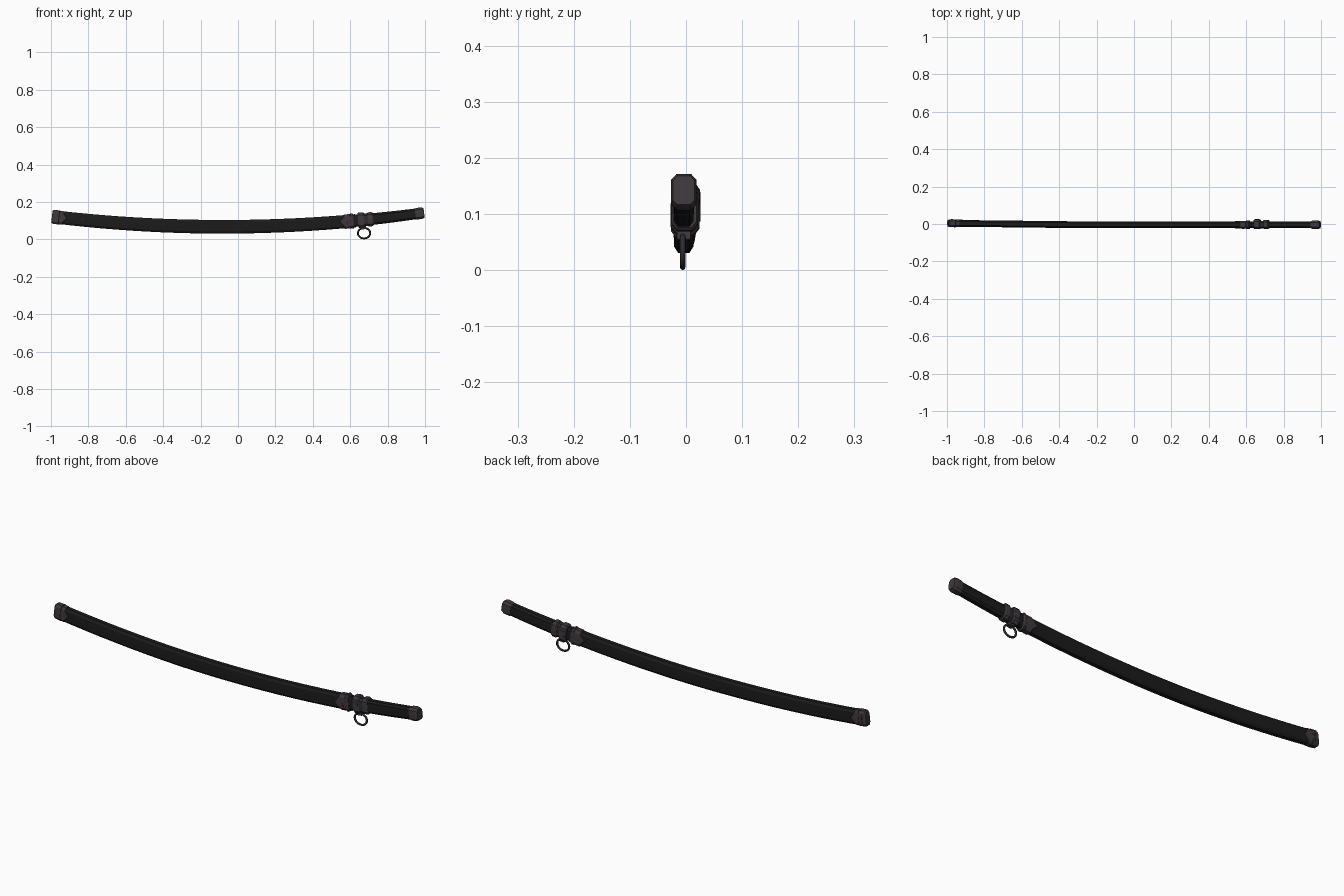
import bpy, bmesh, math
from mathutils import Vector, Matrix

if "Cube" in bpy.data.objects:
    bpy.data.objects.remove(bpy.data.objects["Cube"])


def material(name, color):
    m = bpy.data.materials.new(name)
    m.diffuse_color = (*color, 1)
    m.use_nodes = True
    m.node_tree.nodes["Principled BSDF"].inputs["Base Color"].default_value = m.diffuse_color
    return m


BLACK = material("black lacquer", (0.011, 0.011, 0.011))
METAL = material("dark purple metal", (0.050, 0.040, 0.047))
IRON = material("dark iron", (0.028, 0.025, 0.028))
RED = material("dark red", (0.10, 0.008, 0.02))


# The gently curved centre line shared by every part
def center(x):
    y = -0.004 + 0.008 * max(0, (-x - 0.3) / 0.7)
    return Vector((x, y, 0.067 + 0.065 * (x + 0.08) ** 2))


def slope(x):
    return math.atan(0.13 * (x + 0.08))


def finish(bm, name, mat, smooth=False):
    bmesh.ops.recalc_face_normals(bm, faces=bm.faces)
    me = bpy.data.meshes.new(name)
    bm.to_mesh(me)
    bm.free()
    me.materials.append(mat)
    for p in me.polygons:
        p.use_smooth = smooth
    ob = bpy.data.objects.new(name, me)
    bpy.context.collection.objects.link(ob)
    return ob


# Faceted sleeve along the centre line; stations are (x, half height, half width, side point shift)
def sleeve(name, mat, stations, dy=0.0):
    bm = bmesh.new()
    rings = []
    for x, h, w, shift in stations:
        c, a = center(x), slope(x)
        along = Vector((math.cos(a), 0, math.sin(a)))
        up = Vector((-math.sin(a), 0, math.cos(a)))
        right = [(0.58 * w, h, 0), (w, 0.68 * h, 0), (w * 1.03, 0, shift),
                 (w, -0.68 * h, 0), (0.58 * w, -h, 0)]
        pts = right + [(-p[0], p[1], p[2]) for p in reversed(right)]
        rings.append([bm.verts.new(c + Vector((0, u + dy, 0)) + up * v + along * s)
                      for u, v, s in pts])
    for r, q in zip(rings, rings[1:]):
        n = len(r)
        for i in range(n):
            bm.faces.new((r[i], r[(i + 1) % n], q[(i + 1) % n], q[i]))
    bm.faces.new(rings[0])
    bm.faces.new(rings[-1])
    return finish(bm, name, mat)


# Plain collar with small bevelled rims
def band(name, mat, x0, x1, h, w, s0=0.0, s1=0.0, dy=0.0):
    e = 0.005
    return sleeve(name, mat, [(x0, h - e, w - e * 0.6, s0), (x0 + e, h, w, s0),
                              (x1 - e, h, w, s1), (x1, h - e, w - e * 0.6, s1)], dy)


# Box aligned with the curve
def block(name, mat, x, size, y=0.0, up=0.0):
    bm = bmesh.new()
    bmesh.ops.create_cube(bm, size=1)
    place = (Matrix.Translation(center(x) + Vector((0, y, up)))
             @ Matrix.Rotation(-slope(x), 4, 'Y') @ Matrix.Diagonal((*size, 1)))
    bmesh.ops.transform(bm, matrix=place, verts=bm.verts)
    return finish(bm, name, mat)


# Scabbard body and the slimmer end section
n = 20
sleeve("scabbard_body", BLACK,
       [(-0.97 + 1.6 * i / n, 0.035 + 0.0015 * math.sin(math.pi * i / n), 0.0175, 0)
        for i in range(n + 1)])
sleeve("grip_section", BLACK,
       [(0.60 + 0.37 * i / 6, 0.0325 - 0.004 * i / 6, 0.0175, 0) for i in range(7)])

# Left end cap, with a pointed collar behind it
sleeve("left_end_cap", METAL, [(-0.995, 0.032, 0.015, 0), (-0.989, 0.037, 0.019, 0),
                               (-0.958, 0.038, 0.020, 0)])
band("left_pointed_collar", METAL, -0.962, -0.932, 0.0365, 0.0195, 0, 0.02)
band("left_cap_rim", IRON, -0.963, -0.953, 0.039, 0.0212)

# Right end cap
sleeve("right_end_cap", METAL, [(0.948, 0.029, 0.019, 0), (0.954, 0.031, 0.0215, 0),
                                (0.982, 0.031, 0.0225, 0), (0.995, 0.026, 0.019, 0)])

# Collars around the mouth and the ring hanger
band("mouth_collar", METAL, 0.565, 0.605, 0.0385, 0.0205, -0.025, 0)
band("mouth_rim", METAL, 0.600, 0.619, 0.041, 0.023)
band("guard_collar_inner", METAL, 0.641, 0.677, 0.041, 0.025, dy=0.003)
band("guard_bridge", IRON, 0.67, 0.70, 0.034, 0.0205)
band("guard_collar_outer", METAL, 0.692, 0.722, 0.038, 0.0235, dy=0.002)
block("ring_lug", METAL, 0.672, (0.024, 0.024, 0.02), 0, -0.040)
for s in (-1, 1):
    block("collar_side_boss", METAL, 0.659, (0.022, 0.006, 0.03), s * 0.024 + 0.003)

# Hanging ring
bm = bmesh.new()
rows = []
N, M = 24, 8
for i in range(N):
    t = 2 * math.pi * i / N
    rows.append([])
    for j in range(M):
        p = 2 * math.pi * j / M
        r = 0.005 * math.cos(p)
        rows[-1].append(bm.verts.new((0.674 + (0.033 + r) * math.cos(t),
                                      -0.006 + 0.005 * math.sin(p),
                                      0.033 + (0.028 + r) * math.sin(t))))
for i in range(N):
    for j in range(M):
        a, b = rows[i], rows[(i + 1) % N]
        bm.faces.new((a[j], b[j], b[(j + 1) % M], a[(j + 1) % M]))
finish(bm, "hanging_ring", IRON, True)

# Small red inlays
block("left_cap_inlay", RED, -0.973, (0.006, 0.004, 0.04), 0.020)
block("body_inlay", RED, -0.83, (0.016, 0.003, 0.006), -0.0175, 0.006)
block("mouth_inlay", RED, 0.585, (0.012, 0.003, 0.02), -0.0205, -0.008)
